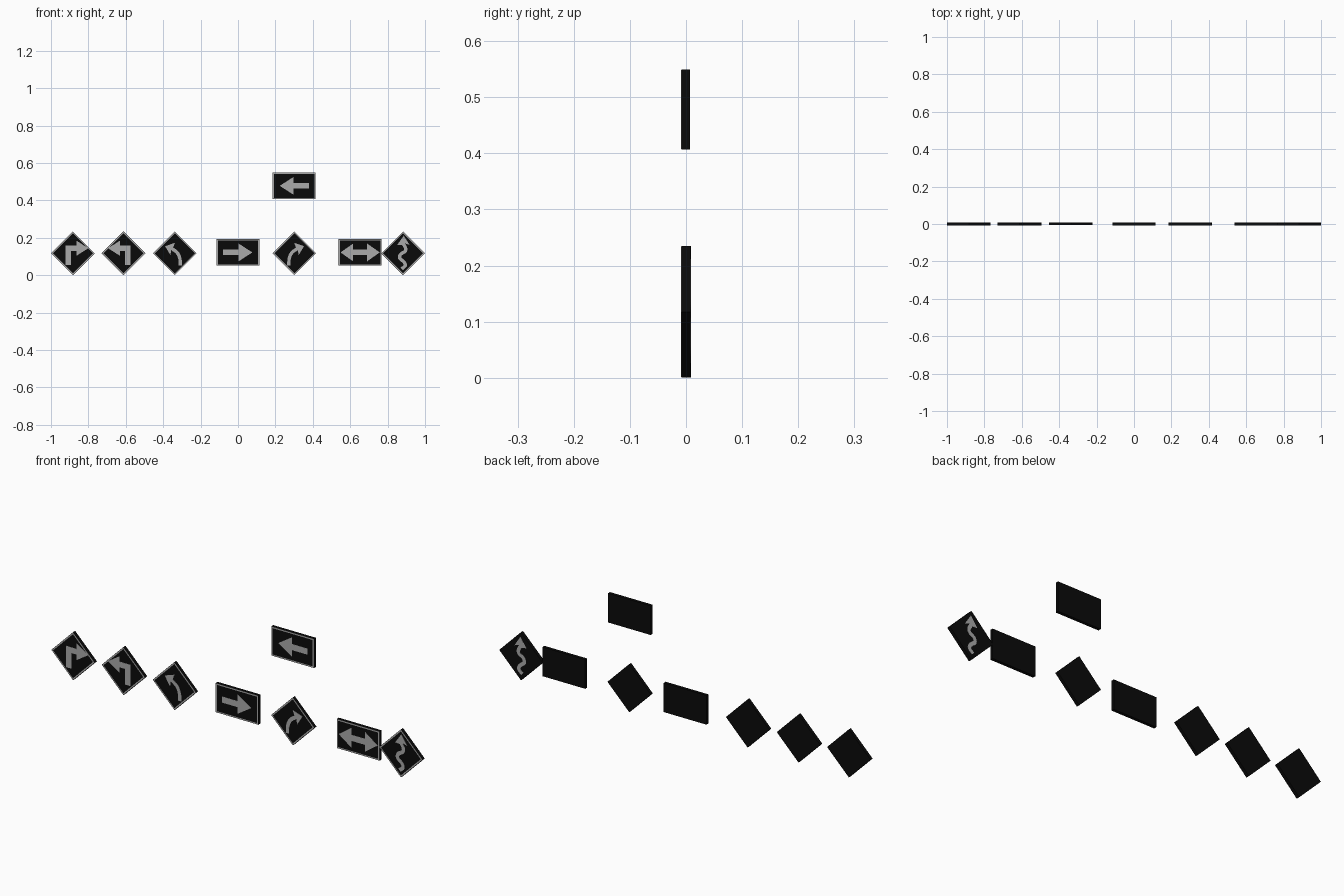
import bpy, bmesh
from mathutils import Vector

if "Cube" in bpy.data.objects:
    bpy.data.objects.remove(bpy.data.objects["Cube"])


def material(name, v):
    m = bpy.data.materials.new(name)
    m.diffuse_color = (v, v, v, 1)
    m.use_nodes = True
    m.node_tree.nodes["Principled BSDF"].inputs["Base Color"].default_value = m.diffuse_color
    return m


BLACK = material("black", 0.003)
GREY = material("grey", 0.40)
PROUD = 0.0006


def finish(name, bm, mat):
    bmesh.ops.recalc_face_normals(bm, faces=bm.faces)
    me = bpy.data.meshes.new(name)
    bm.to_mesh(me)
    bm.free()
    me.materials.append(mat)
    bpy.context.collection.objects.link(bpy.data.objects.new(name, me))


def prism(name, pts, cx, cz, y0, y1, mat):
    """Outline in x,z extruded from y0 to y1."""
    bm = bmesh.new()
    f = bm.faces.new([bm.verts.new((cx + x, y0, cz + z)) for x, z in pts])
    r = bmesh.ops.extrude_face_region(bm, geom=[f])
    bmesh.ops.translate(bm, vec=(0, y1 - y0, 0),
                        verts=[v for v in r["geom"] if isinstance(v, bmesh.types.BMVert)])
    bmesh.ops.triangulate(bm, faces=[f for f in bm.faces if len(f.verts) > 4])
    finish(name, bm, mat)


def ring(name, outer, inner, cx, cz, y0, y1, mat):
    """Closed border strip between two matching outlines."""
    bm = bmesh.new()
    loops = [[bm.verts.new((cx + x, y, cz + z)) for x, z in p]
             for p, y in ((outer, y0), (inner, y0), (inner, y1), (outer, y1))]
    n = len(outer)
    for a in range(4):
        A, B = loops[a], loops[(a + 1) % 4]
        for i in range(n):
            j = (i + 1) % n
            bm.faces.new((A[i], A[j], B[j], B[i]))
    finish(name, bm, mat)


def rect(w, h):
    return [(-w, -h), (w, -h), (w, h), (-w, h)]


def diamond(r):
    return [(0, -r), (r, 0), (0, r), (-r, 0)]


def mirror(pts):
    return [(-x, z) for x, z in pts]


def swept_arrow(path, width, head_half, tip, steps=6):
    """Outline of a curved arrow: smooth ribbon along path plus a head."""
    P = [Vector(p) for p in path]
    P = [2 * P[0] - P[1]] + P + [2 * P[-1] - P[-2]]
    c = []
    for i in range(1, len(P) - 2):
        a, b, d, e = P[i - 1:i + 3]
        for k in range(steps):
            t = k / steps
            c.append(0.5 * (2 * b + (d - a) * t + (2 * a - 5 * b + 4 * d - e) * t * t
                            + (3 * b - a - 3 * d + e) * t ** 3))
    c.append(P[-2])
    left, right = [], []
    for i, p in enumerate(c):
        t = (c[min(i + 1, len(c) - 1)] - c[max(i - 1, 0)]).normalized()
        n = Vector((-t.y, t.x)) * width / 2
        left.append(tuple(p + n))
        right.append(tuple(p - n))
    t = (Vector(tip) - c[-1]).normalized()
    n = Vector((-t.y, t.x)) * head_half
    back = c[-1] - t * 0.003
    return left + [tuple(back + n), tip, tuple(back - n)] + right[::-1]


# arrow outlines
right_arrow = [(-.080, -.015), (.004, -.015), (.004, -.047), (.077, 0),
               (.004, .047), (.004, .015), (-.080, .015)]
half = [(.037, .015), (.037, .048), (.105, 0), (.037, -.048), (.037, -.015)]
double_arrow = half + [(-x, -z) for x, z in half]
turn_right = [(-.038, -.063), (-.009, -.063), (-.009, .013), (.020, .013), (.020, -.013),
              (.083, .027), (.020, .067), (.020, .041), (-.038, .041)]
curve_right = swept_arrow([(-.029, -.065), (-.027, -.028), (-.013, .003), (.014, .024)],
                          .018, .035, (.052, .038))
winding = swept_arrow([(-.008, -.084), (.011, -.066), (.005, -.047), (-.018, -.026),
                       (-.013, -.005), (.010, .010), (.013, .028), (.002, .048)],
                      .018, .033, (.003, .094))

D, Z = 0.117, 0.1175
# name, is diamond, centre x, centre z, front y, back y, arrow, arrow goes through
signs = [
    ("turn_right", True, -.883, Z, -.007, .009, turn_right, False),
    ("turn_left", True, -.612, Z, -.007, .009, mirror(turn_right), False),
    ("curve_left", True, -.338, Z, -.006, .009, mirror(curve_right), False),
    ("arrow_right", False, 0, .122, -.008, .007, right_arrow, False),
    ("curve_right", True, .301, Z, -.008, .007, curve_right, False),
    ("arrow_left", False, .300, .478, -.008, .007, mirror(right_arrow), False),
    ("double_arrow", False, .653, .122, -.008, .007, double_arrow, False),
    ("winding_road", True, .883, Z, -.008, .008, winding, True),
]

for name, is_diamond, cx, cz, y0, y1, arrow, through in signs:
    if is_diamond:
        plate, outer, inner = diamond(D), diamond(D - .001), diamond(D - .010)
    else:
        plate, outer, inner = rect(.115, .071), rect(.1143, .0703), rect(.108, .064)
    # black plate, grey border, grey arrow
    prism(name + "_plate", plate, cx, cz, y0, y1, BLACK)
    ring(name + "_border", outer, inner, cx, cz, y0 - PROUD, y0 + .001, GREY)
    prism(name + "_symbol", arrow, cx, cz, y0 - PROUD,
          y1 + PROUD if through else y0 + .001, GREY)
